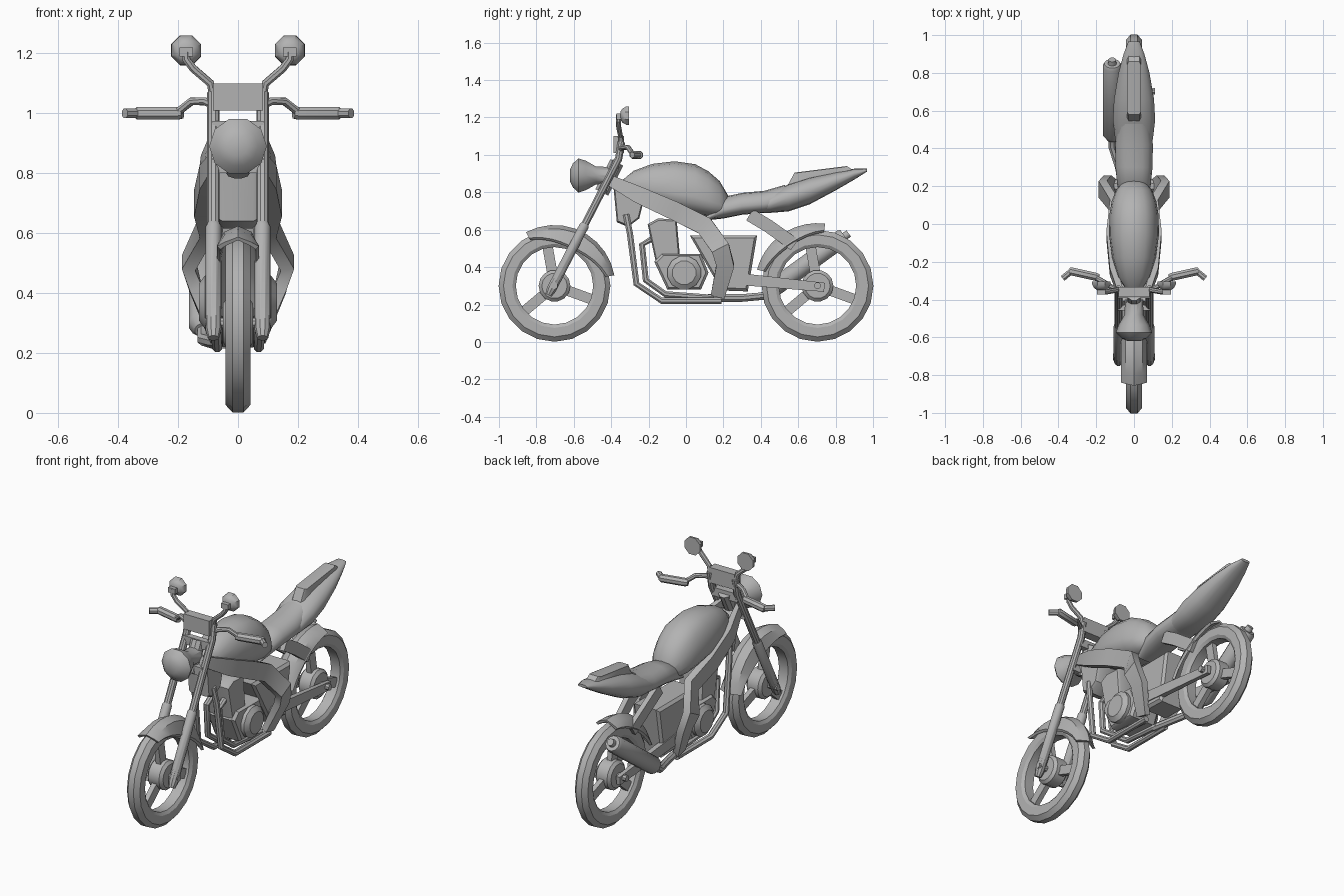
import bpy, bmesh
from math import sin, cos, pi, radians
from mathutils import Vector

cube = bpy.data.objects.get("Cube")
if cube:
    bpy.data.objects.remove(cube, do_unlink=True)

grey = bpy.data.materials.new("plain_grey")
grey.use_nodes = True
colour = (0.45, 0.45, 0.45, 1)
grey.diffuse_color = colour
grey.node_tree.nodes["Principled BSDF"].inputs["Base Color"].default_value = colour


def loft(name, rings, closed=False, angle=35):
    """Skin a row of equal rings; closed joins the last ring to the first."""
    bm = bmesh.new()
    rows = [[bm.verts.new(p) for p in ring] for ring in rings]
    n = len(rows[0])
    pairs = list(zip(rows, rows[1:])) + ([(rows[-1], rows[0])] if closed else [])
    for a, b in pairs:
        for i in range(n):
            j = (i + 1) % n
            bm.faces.new((a[i], a[j], b[j], b[i]))
    if not closed:
        bm.faces.new(rows[0])
        bm.faces.new(rows[-1])
    bmesh.ops.recalc_face_normals(bm, faces=bm.faces)
    mesh = bpy.data.meshes.new(name)
    bm.to_mesh(mesh)
    bm.free()
    mesh.materials.append(grey)
    ob = bpy.data.objects.new(name, mesh)
    bpy.context.collection.objects.link(ob)
    bpy.ops.object.select_all(action='DESELECT')
    ob.select_set(True)
    bpy.context.view_layer.objects.active = ob
    bpy.ops.object.shade_smooth_by_angle(angle=radians(angle))
    return ob


def sweep(name, path, section, scales=None):
    """Carry a flat section along a path."""
    pts = [Vector(p) for p in path]
    span = pts[-1] - pts[0]
    ref = Vector((0, 1, 0)) if abs(span.x) > abs(span.y) + abs(span.z) else Vector((1, 0, 0))
    rings = []
    for i, p in enumerate(pts):
        t = (pts[min(i + 1, len(pts) - 1)] - pts[max(i - 1, 0)]).normalized()
        u = t.cross(ref).normalized()
        v = t.cross(u)
        s = scales[i] if scales else 1
        rings.append([p + u * a * s + v * b * s for a, b in section])
    return loft(name, rings)


def circle(r, n=8):
    return [(r * cos(2 * pi * (i + .5) / n), r * sin(2 * pi * (i + .5) / n)) for i in range(n)]


def rect(h, w):
    return [(-h / 2, -w / 2), (h / 2, -w / 2), (h / 2, w / 2), (-h / 2, w / 2)]


def prism(name, outline, half, inset=0.015):
    """Side outline (y, z) across the width, with softened flanks."""
    c = sum((Vector(p) for p in outline), Vector((0, 0))) / len(outline)
    rings = []
    for x, k in ((-half, .9), (inset - half, 1), (half - inset, 1), (half, .9)):
        rings.append([(x, c.x + (y - c.x) * k, c.y + (z - c.y) * k) for y, z in outline])
    return loft(name, rings)


def body(name, stations, low=.4, n=16):
    """Rounded hull from (y, bottom, top, half width) stations."""
    rings = []
    for y, zb, zt, w in stations:
        mid = zb + (zt - zb) * low
        ring = []
        for i in range(n):
            c, s = cos(2 * pi * i / n), sin(2 * pi * i / n)
            x = w * (1 if c > 0 else -1) * abs(c) ** .8
            ring.append((x, y, mid + s * ((zt - mid) if s > 0 else (mid - zb))))
        rings.append(ring)
    return loft(name, rings, angle=45)


def both(make, name, path, *args):
    """Build a part on the left (+x) and on the right."""
    for side, sx in (("left_", 1), ("right_", -1)):
        make(side + name, [(sx * x, y, z) for x, y, z in path], *args)


def guard(name, yc, start, end, top, flank, depth):
    """Curved mudguard shell over a wheel, angles in degrees."""
    rings = []
    for i in range(10):
        t = i / 9
        a = radians(start + (end - start) * t)
        f = flank - depth * sin(pi * t)
        outer = [(-.07, f), (-.046, top - .02), (0, top), (.046, top - .02), (.07, f)]
        inner = [(x * .85, r - .012) for x, r in reversed(outer)]
        rings.append([(x, yc + r * cos(a), AXLE_Z + r * sin(a)) for x, r in outer + inner])
    loft(name, rings)


AXLE_Z, AXLE_Y = .3, .703

# Wheels: tyre ring, hub, three spokes, axle
tyre = [(.018, .299), (.042, .273), (.042, .225), (.03, .207)]
tyre += [(-x, r) for x, r in reversed(tyre)]
for end, yc in (("front", -AXLE_Y), ("rear", AXLE_Y)):
    loft(end + "_tyre", [[(x, yc + r * cos(a), AXLE_Z + r * sin(a)) for x, r in tyre]
                         for a in (2 * pi * i / 20 for i in range(20))], True, 30)
    sweep(end + "_hub", [(x, yc, AXLE_Z) for x in (-.05, -.035, .035, .05)],
          circle(.085, 14), (.8, 1, 1, .8))
    sweep(end + "_axle", [(-.11, yc, AXLE_Z), (.11, yc, AXLE_Z)], circle(.018))
    for k in range(3):
        a = radians(100 + 120 * k)
        sweep(f"{end}_spoke_{k + 1}", [(0, yc + r * cos(a), AXLE_Z + r * sin(a))
                                       for r in (.05, .215)], rect(.055, .03))

# Mudguards
guard("front_mudguard", -AXLE_Y, 118, 10, .325, .29, .06)
guard("rear_mudguard", AXLE_Y, 165, 83, .335, .3, .03)

# Front fork
both(sweep, "fork_lower", [(.082, -.735, .25), (.082, -.72, .28), (.082, -.545, .62), (.082, -.54, .63)],
     circle(.027, 10), (.7, 1, 1, .85))
both(sweep, "fork_upper", [(.082, -.55, .61), (.082, -.36, .98), (.082, -.345, 1.07)], circle(.021, 10))
for name, y, z in (("upper_clamp", -.375, .95), ("lower_clamp", -.44, .825)):
    sweep(name, [(-.085, y, z), (.085, y, z)], rect(.05, .035))
sweep("steering_head", [(0, -.45, .8), (0, -.37, .96)], circle(.04, 10))

# Headlight
sweep("headlight", [(0, y, .89) for y in (-.62, -.605, -.575, -.535, -.48, -.4)],
      circle(.096, 10), (.35, .7, 1, .86, .52, .5))

# Instrument box, handlebars, mirrors
sweep("instrument_box", [(-.083, -.36, 1.055), (.083, -.36, 1.055)], rect(.09, .055))
both(sweep, "handlebar", [(.07, -.36, 1.02), (.11, -.34, 1.04), (.155, -.31, 1.04), (.2, -.285, 1.005)],
     circle(.014))
both(sweep, "grip", [(.185, -.285, 1.0), (.2, -.28, 1.0), (.335, -.25, 1.0), (.342, -.25, 1.0)],
     circle(.023), (.8, 1, 1, .8))
both(sweep, "bar_end", [(.335, -.253, 1.0), (.378, -.288, 1.0)], circle(.017))
both(sweep, "mirror_stem", [(.083, -.345, 1.05), (.092, -.35, 1.1), (.15, -.36, 1.15),
                            (.173, -.36, 1.18), (.173, -.36, 1.215)], circle(.014))
both(sweep, "mirror", [(.173, y, 1.21) for y in (-.35, -.34, -.32, -.305)],
     circle(.054, 8), (.45, .75, .98, 1))
both(sweep, "mirror_mount", [(.173, -.372, 1.205), (.173, -.34, 1.205)], rect(.03, .045))

# Fuel tank, seat, tail
body("fuel_tank", [(-.34, .82, .865, .045), (-.28, .78, .915, .085), (-.18, .74, .952, .115),
                   (-.06, .7, .966, .132), (.05, .68, .95, .13), (.12, .67, .912, .118),
                   (.18, .67, .86, .095), (.23, .68, .775, .055)], .35)
body("seat", [(.11, .65, .675, .065), (.2, .66, .775, .088), (.3, .68, .797, .098),
              (.42, .69, .808, .1), (.53, .71, .84, .085)])
body("tail", [(.33, .69, .74, .06), (.45, .69, .79, .1), (.55, .698, .845, .112), (.66, .735, .88, .106),
              (.8, .81, .908, .082), (.9, .868, .926, .055), (.967, .91, .926, .03)], .5)
prism("rear_pad", [(.54, .83), (.58, .905), (.86, .94), (.89, .92), (.68, .865)], .036, .008)

# Frame
both(sweep, "frame_beam", [(.055, -.42, .87), (.108, -.25, .785), (.124, -.06, .7), (.105, .1, .62),
                           (.165, .185, .5), (.14, .21, .41), (.075, .17, .245)],
     rect(.1, .045), (.55, .9, 1, 1, 1, .95, .75))
both(sweep, "cradle_tube", [(.06, -.32, .68), (.07, -.3, .58), (.075, -.265, .31), (.07, -.13, .22),
                            (.07, .19, .22)], circle(.018))
both(sweep, "rear_strut", [(.06, .34, .68), (.06, .44, .62), (.05, .58, .52)], rect(.07, .03))
both(sweep, "swingarm", [(.075, .19, .345), (.075, .4, .325), (.075, .74, .292)],
     rect(.06, .03), (1.1, 1, .8))
sweep("swingarm_pivot", [(-.11, .2, .345), (.11, .2, .345)], circle(.035))

# Radiator block, engine, airbox
prism("radiator", [(-.39, .85), (-.37, .64), (-.31, .615), (-.25, .66), (-.22, .78)], .065)
prism("engine_cylinder", [(-.205, .63), (-.15, .66), (-.05, .655), (-.03, .43), (-.16, .42)], .075)
prism("crankcase", [(-.17, .43), (-.13, .47), (.08, .47), (.12, .37), (.08, .28), (-.1, .28)], .09)
sweep("engine_cover", [(x, -.01, .37) for x in (-.13, -.11, .11, .13)], circle(.092, 12), (.7, 1, 1, .7))
prism("airbox", [(.02, .57), (.38, .57), (.33, .27), (.19, .275)], .085)

# Exhaust: headers, link pipe, silencer on the right
both(sweep, "header_pipe", [(.04, -.15, .57), (.04, -.235, .52), (.045, -.215, .33), (.045, -.11, .255),
                            (.045, .15, .235)], circle(.018))
sweep("link_pipe", [(-.045, .12, .235), (-.08, .3, .235), (-.115, .41, .245), (-.115, .48, .295)], circle(.022))
start, stop = Vector((-.115, .45, .275)), Vector((-.115, .87, .58))
sweep("silencer", [start.lerp(stop, k) for k in (0, .06, .92, .95, .95, 1)],
      circle(.05, 12), (.6, 1, 1, .85, .45, .4))
